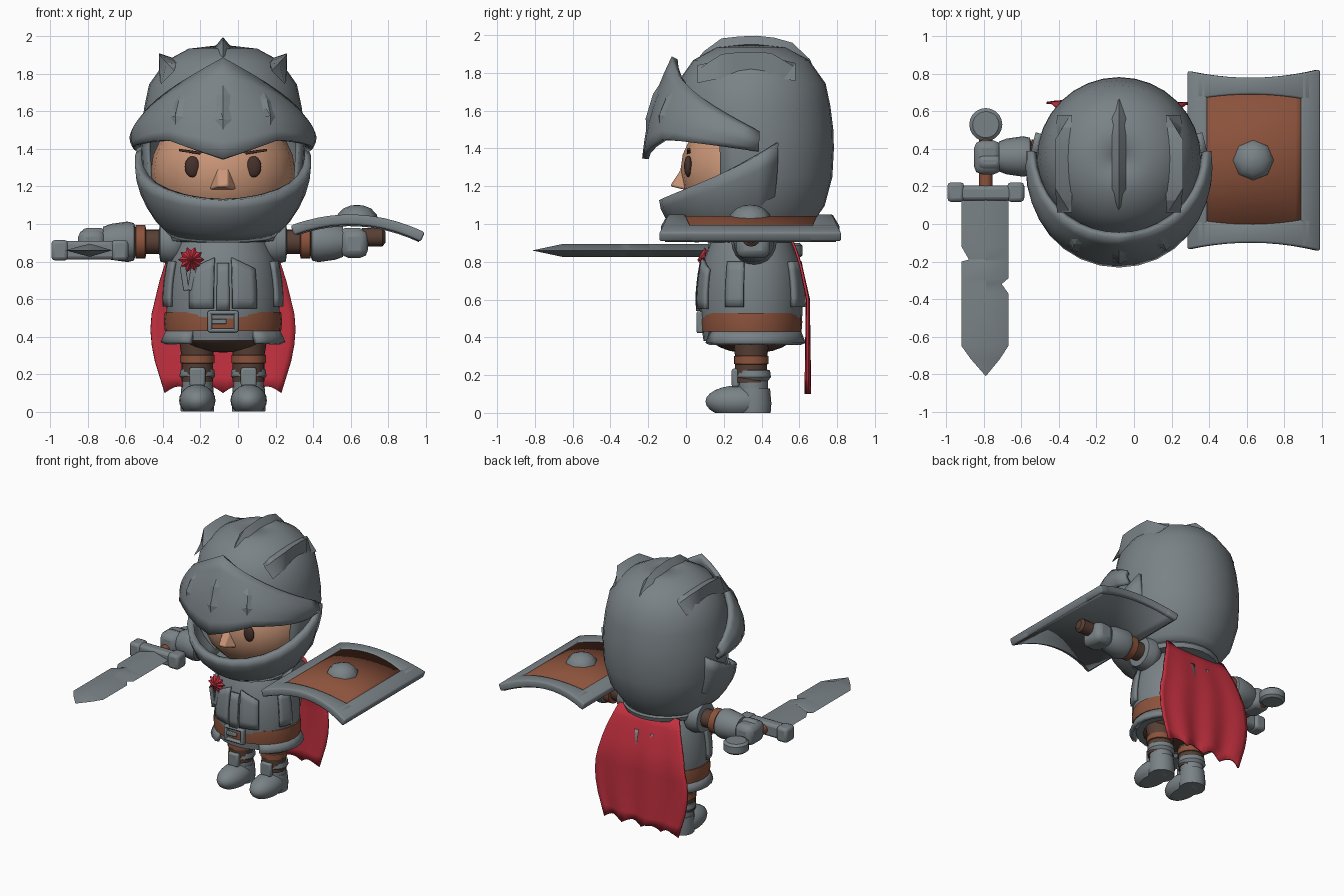
import bpy, bmesh, math
from math import sin, cos, pi, radians
from mathutils import Matrix, Vector

if "Cube" in bpy.data.objects:
    bpy.data.objects.remove(bpy.data.objects["Cube"])

CX, CY = -0.08, 0.345   # body axis


def material(name, rgb):
    m = bpy.data.materials.new(name)
    m.diffuse_color = (*rgb, 1)
    m.use_nodes = True
    m.node_tree.nodes["Principled BSDF"].inputs["Base Color"].default_value = m.diffuse_color
    return m


STEEL = material("steel", (0.195, 0.225, 0.24))
RED = material("cape red", (0.55, 0.03, 0.05))
RUST = material("rust leather", (0.26, 0.085, 0.045))
BROWN = material("dark brown cloth", (0.095, 0.05, 0.035))
SKIN = material("skin", (0.60, 0.31, 0.19))
DARK = material("eye brown", (0.06, 0.03, 0.025))


def finish(name, bm, mat, angle=35, thick=0, bevel=0):
    bmesh.ops.remove_doubles(bm, verts=bm.verts, dist=0.0002)
    bmesh.ops.recalc_face_normals(bm, faces=bm.faces)
    me = bpy.data.meshes.new(name)
    bm.to_mesh(me)
    bm.free()
    ob = bpy.data.objects.new(name, me)
    bpy.context.collection.objects.link(ob)
    me.materials.append(mat)
    if thick:
        s = ob.modifiers.new("thickness", 'SOLIDIFY')
        s.thickness, s.offset = thick, 0
    if bevel:
        b = ob.modifiers.new("bevel", 'BEVEL')
        b.width, b.segments = bevel, 2
    bpy.context.view_layer.objects.active = ob
    ob.select_set(True)
    bpy.ops.object.shade_smooth_by_angle(angle=radians(angle))
    ob.select_set(False)
    return ob


def grid(name, f, nu, nv, mat, keep=None, **kw):
    """Surface f(u, v) with u and v in 0..1; keep(u, v) can leave out faces."""
    bm = bmesh.new()
    p = [[bm.verts.new(f(i / nu, j / nv)) for j in range(nv + 1)] for i in range(nu + 1)]
    for i in range(nu):
        for j in range(nv):
            if keep is None or keep((i + .5) / nu, (j + .5) / nv):
                bm.faces.new((p[i][j], p[i + 1][j], p[i + 1][j + 1], p[i][j + 1]))
    return finish(name, bm, mat, **kw)


def turned(name, profile, loc, mat, axis='z', seg=20, sy=1, **kw):
    """Lathe of (radius, height) points with closed ends."""
    bm = bmesh.new()
    rings = [[bm.verts.new((r * cos(2 * pi * k / seg), sy * r * sin(2 * pi * k / seg), h))
              for k in range(seg)] for r, h in profile]
    for a, b in zip(rings, rings[1:]):
        for k in range(seg):
            bm.faces.new((a[k], a[k - 1], b[k - 1], b[k]))
    bm.faces.new(rings[0])
    bm.faces.new(rings[-1])
    rot = {'z': Matrix(), 'x': Matrix.Rotation(pi / 2, 4, 'Y'), 'y': Matrix.Rotation(-pi / 2, 4, 'X')}[axis]
    bm.transform(Matrix.Translation(loc) @ rot)
    return finish(name, bm, mat, **kw)


def ball(name, loc, size, mat, floor=None):
    bm = bmesh.new()
    bmesh.ops.create_uvsphere(bm, u_segments=20, v_segments=12, radius=1)
    bm.transform(Matrix.Translation(loc) @ Matrix.Diagonal((*size, 1)))
    if floor is not None:
        for v in bm.verts:
            v.co.z = max(v.co.z, floor)
    return finish(name, bm, mat)


def box(name, loc, size, mat, bevel=0.01, tilt=0):
    bm = bmesh.new()
    bmesh.ops.create_cube(bm, size=1)
    bm.transform(Matrix.Translation(loc) @ Matrix.Rotation(tilt, 4, 'Y') @ Matrix.Diagonal((*size, 1)))
    return finish(name, bm, mat, bevel=bevel)


def lerp(table, t):
    for (a, x), (b, y) in zip(table, table[1:]):
        if t <= b:
            return x + (y - x) * max(0, t - a) / (b - a)
    return table[-1][1]


def around(a, r, z, sy=1):
    """Point at angle a from the front of the body axis."""
    return Vector((CX + r * sin(a), CY - sy * r * cos(a), z))


# --- Helmet shell with a face opening ---
DOME = [(.27, .94), (.31, 1.0), (.38, 1.1), (.42, 1.25), (.428, 1.4), (.425, 1.5), (.41, 1.62),
        (.385, 1.74), (.30, 1.86), (.18, 1.925), (.002, 1.945)]


def dome(u, v):
    r, z = DOME[round(v * 10)]
    return around(2 * pi * u, r, z)


grid("helmet_shell", dome, 32, 10, STEEL, thick=0.02,
     keep=lambda u, v: not (min(u, 1 - u) < 0.185 and v < 0.5))


def visor(u, v, off=0):
    s = abs(2 * u - 1)
    a = (2 * u - 1) * radians(95)
    top = 1.48 + 0.40 * (1 - s)
    low = 1.345 + 0.10 * min(1, s / .33) - 0.05 * max(0, (s - .4) / .6)
    r = (.45 + .11 * cos(a)) * (1 - v) + (.45 - .045 * cos(a)) * v + .03 * sin(pi * v) + off
    return around(a, r, low + (top - low) * v)


grid("visor", visor, 18, 6, STEEL, thick=0.035)

# Raised visor slits
for uc in (.355, .5, .645):
    bm = bmesh.new()
    pts = [(0, -.25), (.03, -.13), (.03, .13), (0, .25), (-.03, .13), (-.03, -.13)]
    vc = .52 if uc == .5 else .56
    rim = [bm.verts.new(visor(uc + x * .9, vc + y * (1 if uc == .5 else 1.15), .014)) for x, y in pts]
    mid = [bm.verts.new(visor(uc, vc + y, .032)) for y in (-.12, .12)]
    for a, b, c in ((0, 1, 0), (1, 2, 0), (2, 3, 1), (3, 4, 1), (4, 5, 1), (5, 0, 0)):
        bm.faces.new((rim[a], rim[b], mid[c]))
    bm.faces.new((rim[2], mid[1], mid[0]))
    bm.faces.new((rim[4], mid[0], mid[1]))
    finish("visor_slit", bm, STEEL, angle=10)


def chin(u, v):
    s = abs(2 * u - 1)
    a = (2 * u - 1) * radians(108)
    low, top = .92 + .06 * s * s, 1.13 + .30 * s ** 1.8
    return around(a, .27 + .18 * sin(v * pi / 2) ** .8 + .015 * cos(a), low + (top - low) * v)


grid("chin_guard", chin, 16, 5, STEEL, thick=0.045)

# Crests: tapered fins lying along the dome
for side in (-1, 0, 1):
    bm = bmesh.new()
    rows = []
    for i in range(9):
        t = i / 8
        y = (.0 + .75 * t) if side == 0 else (.06 + .52 * t)
        h = min(1, 4 * t, 4 * (1 - t))
        d = min(.418, abs(y - CY))
        if side == 0:
            z = lerp([(0, 1.945), (.18, 1.925), (.3, 1.86), (.385, 1.74), (.43, 1.55)], d)
            pts = [(CX - .07 * h, z - .03), (CX, z + .055 * h), (CX + .07 * h, z - .03)]
        else:
            z = 1.82 - .35 * d * d * 1.2
            pts = [(CX + side * x, q) for x, q in ((.25, z + .06 - .02 * d), (.26 + .08 * h, z + .03 + .06 * h),
                                                   (.33 + .01 * h, z - .04))]
        rows.append([bm.verts.new((x, y, q)) for x, q in pts])
    for p, q in zip(rows, rows[1:]):
        for k in range(3):
            bm.faces.new((p[k], p[k - 1], q[k - 1], q[k]))
    finish("helmet_crest", bm, STEEL, angle=25)

# --- Head and face ---
ball("head", (CX, .345, 1.28), (.385, .375, .34), SKIN)
for s in (-1, 1):
    ball("eye", (CX + s * .163, .012, 1.305), (.041, .022, .056), DARK)
    box("eyebrow", (CX + s * .17, .015, 1.385), (.13, .02, .014), DARK, .003, -s * .15)
bm = bmesh.new()
nose = [bm.verts.new((CX + x, y, z)) for x, y, z in
        ((-.03, .0, 1.33), (.03, .0, 1.33), (-.075, .0, 1.18), (.075, .0, 1.18), (-.025, -.085, 1.2), (.025, -.085, 1.2))]
bmesh.ops.convex_hull(bm, input=nose)
finish("nose", bm, SKIN, bevel=.012)

# --- Torso, belt and skirt ---
TORSO = [(.38, .28), (.5, .30), (.62, .305), (.72, .295), (.82, .275), (.9, .24), (.97, .2)]
turned("torso", [(r, z) for z, r in TORSO], (CX, CY, 0), STEEL, seg=28, sy=.9)
turned("collar", [(.2, .9), (.29, .91), (.3, .94), (.28, .97), (.2, .98)], (CX, CY, 0), STEEL, seg=24)
turned("belt", [(.28, .43), (.31, .43), (.315, .48), (.31, .53), (.28, .53)], (CX, CY, 0), RUST, seg=28, sy=.86)
ball("pelvis", (CX, CY, .42), (.25, .23, .105), BROWN)
grid("skirt", lambda u, v: around(radians(33 + 294 * u), .29 + .03 * v, .43 - .065 * v, .86), 22, 2, STEEL, thick=.03)


def panel(name, a0, a1, z0, z1, slope=0):
    def f(u, v):
        z = z0 + (z1 - z0) * v + slope * (u - .5) * v
        return around(radians(a0 + (a1 - a0) * u), lerp(TORSO, z) + .012, z, .9)
    grid(name, f, 4, 5, STEEL, thick=.02)


panel("chest_ridge", -6, 6, .54, .79)
for s in (-1, 1):
    panel("chest_plate", s * 9, s * 34, .55, .79, -.06)
    panel("side_plate", s * 62, s * 82, .56, .8)
    panel("back_plate", s * 140, s * 170, .56, .8)

# Buckle frame with its tongue
for s in (-1, 1):
    box("buckle_side", (CX + s * .07, .075, .48), (.025, .04, .115), STEEL)
    box("buckle_bar", (CX, .075, .48 + s * .047), (.16, .04, .022), STEEL)
box("buckle_tongue", (CX - .02, .07, .48), (.08, .025, .025), STEEL, .005)

# Rosette with ribbon tails
bm = bmesh.new()
tip = bm.verts.new((-.25, .06, .81))
back = bm.verts.new((-.25, .14, .81))
rim = [bm.verts.new((-.25 + r * cos(k * pi / 10), .10, .81 + r * sin(k * pi / 10)))
       for k in range(20) for r in [(.07, .05)[k % 2]]]
for k in range(20):
    bm.faces.new((rim[k], rim[k - 1], tip))
    bm.faces.new((rim[k - 1], rim[k], back))
finish("rosette", bm, RED, angle=10)
for s in (-1, 1):
    box("ribbon_tail", (-.265 + s * .02, .105, .71), (.032, .02, .13), STEEL, .004, s * .15)


# --- Cape with a scalloped hem ---
def cape(u, v):
    w = lerp([(0, .25), (.25, .33), (.55, .39), (.75, .375), (1, .31)], v)
    y = lerp([(0, .55), (.15, .60), (.4, .645), (1, .645)], v)
    hem = .10 + .035 * abs(sin(u * pi * 4)) if v == 1 else .10
    return CX + w * (2 * u - 1), y + .012 * sin(u * 6 * pi) * v, .94 + (hem - .94) * v


grid("cape", cape, 24, 10, RED, thick=.012)

# --- Legs and arms, both sides ---
for s in (-1, 1):
    x = CX + s * .137
    turned("trouser_leg", [(.085, .16), (.085, .3), (.1, .4)], (x, CY, 0), BROWN)
    turned("knee_strap", [(.08, .255), (.092, .26), (.092, .3), (.08, .305)], (x, CY, 0), RUST)
    turned("greave", [(.08, .05), (.08, .17), (.095, .19), (.09, .225), (.07, .23)], (x, CY + .01, 0), STEEL)
    box("shin_plate", (x, .262, .185), (.085, .04, .10), STEEL, .012)
    ball("boot", (x, .275, .06), (.097, .172, .085), STEEL, 0)
    turned("boot_heel", [(.088, 0), (.092, .05), (.085, .13)], (x, .36, 0), STEEL)

    def sleeve(name, prof, mat):
        turned(name, [(r, s * h) for r, h in prof], (CX, .36, .905), mat, axis='x')
    sleeve("shoulder_pad", [(.08, .2), (.115, .24), (.12, .28), (.105, .335), (.07, .34)], STEEL)
    sleeve("upper_arm", [(.065, .2), (.065, .5)], BROWN)
    sleeve("elbow_strap", [(.07, .41), (.09, .415), (.09, .465), (.07, .47)], RUST)
    sleeve("gauntlet", [(.07, .465), (.10, .475), (.108, .51), (.095, .6), (.08, .64)], STEEL)
    box("fist", (CX + s * .70, .355, .895), (.145, .18, .15), STEEL, .04)
    box("thumb", (CX + s * .69, .33, .945), (.13, .08, .07), STEEL, .03)

# --- Sword ---
SX, SZ = -.79, .86
turned("sword_grip", [(.035, .15), (.035, .52)], (SX, 0, SZ), RUST, axis='y', seg=12)
turned("sword_pommel", [(.07, -.04), (.088, -.025), (.088, .025), (.07, .04)], (SX, .53, SZ), STEEL)
box("sword_guard", (SX, .165, SZ), (.30, .08, .10), STEEL, .02)
for s in (-1, 1):
    box("guard_end", (SX + s * .16, .17, SZ), (.09, .105, .11), STEEL, .02)
bm = bmesh.new()
rows = []
for y, l, r in ((.15, -.92, -.67), (-.12, -.92, -.67), (-.19, -.88, -.67), (-.2, -.92, -.67), (-.29, -.92, -.67),
                (-.32, -.92, -.705), (-.37, -.92, -.67), (-.65, -.92, -.67), (-.72, -.87, -.715), (-.81, SX - .001, SX + .001)):
    h = .035 if y > -.7 else (.02 if y > -.8 else .001)
    rows.append([bm.verts.new(c) for c in ((l, y, SZ), (SX, y, SZ + h), (r, y, SZ), (SX, y, SZ - h))])
for p, q in zip(rows, rows[1:]):
    for k in range(4):
        bm.faces.new((p[k], p[k - 1], q[k - 1], q[k]))
bm.faces.new(rows[0])
bm.faces.new(rows[-1])
finish("sword_blade", bm, STEEL, angle=33)


# --- Curved shield held flat over the forearm ---
def shield(x0, x1, y0, y1, lift):
    def f(u, v):
        x = x0 + (x1 - x0) * u
        k = ((x - .62) / .35) ** 2
        y = y0 + (y1 - y0) * v
        return x, y + (v - .5) * .08 * k, .94 + .075 * (1 - k) - .03 * (x - .62) + lift
    return f


grid("shield_back", shield(.31, .97, -.07, .755, -.012), 12, 2, STEEL, thick=.03)
grid("shield_face", shield(.37, .90, -.01, .70, .012), 12, 2, RUST, thick=.03)
for n, a in (("shield_rim_left", (.29, .395, -.10, .78)), ("shield_rim_right", (.882, .985, -.10, .78)),
             ("shield_rim_front", (.29, .985, -.10, .0)), ("shield_rim_rear", (.29, .985, .69, .78))):
    grid(n, shield(*a, .008), 10 if "r" == n[-1] or "front" in n else 2, 2, STEEL, thick=.055, bevel=.012)
turned("shield_boss", [(.112, 0), (.105, .03), (.075, .062), (.035, .078), (.002, .082)], (.635, .34, 1.02), STEEL, seg=8, angle=50)
turned("shield_grip", [(.05, -.06), (.05, .05), (.03, .065)], (.72, .345, .93), BROWN, axis='x', seg=14)
